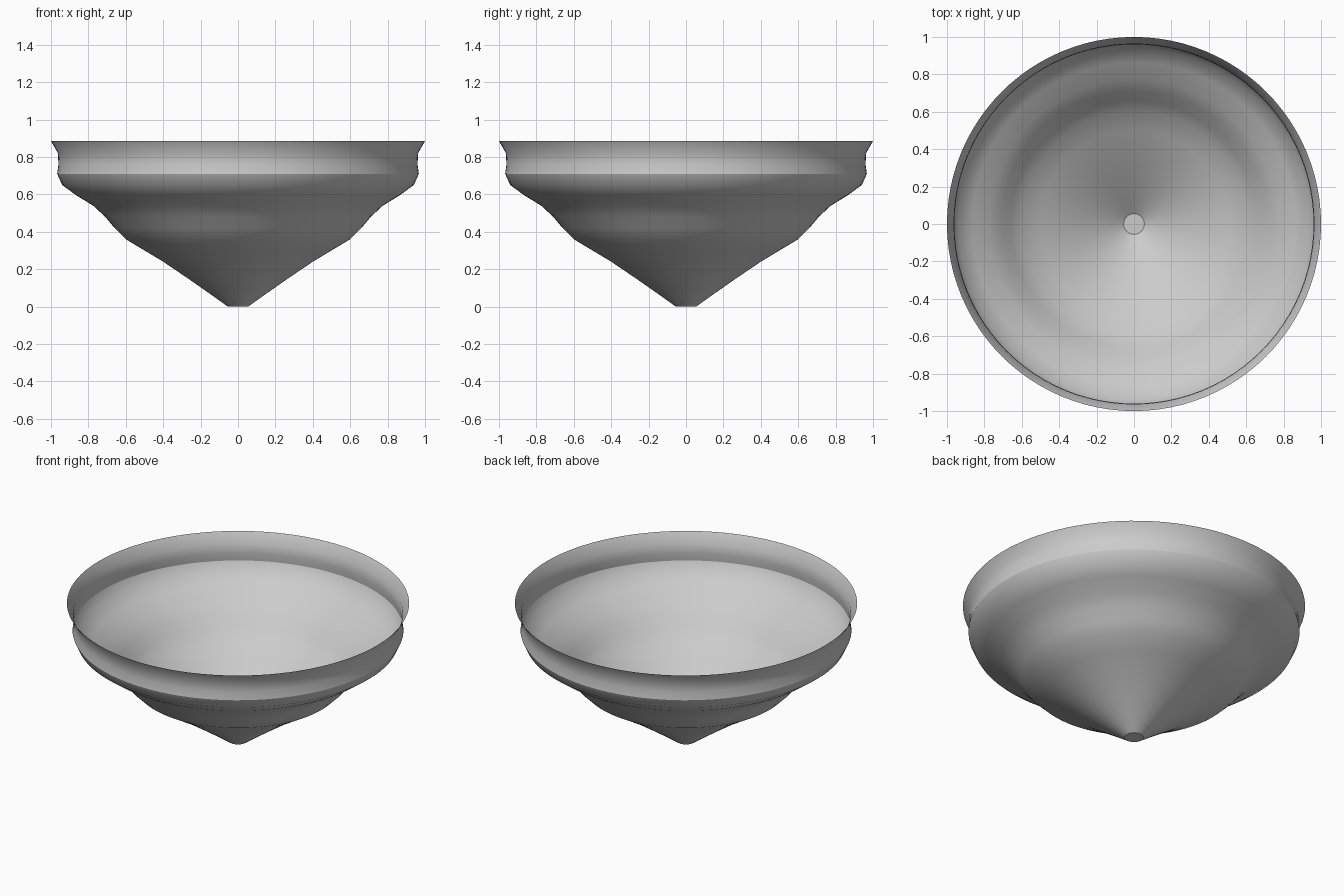
import bpy, bmesh
from math import tau
from mathutils import Vector

cube = bpy.data.objects.get("Cube")
if cube:
    bpy.data.objects.remove(cube)

SEGMENTS = 96
CREASE_Z = 0.71

# One plain grey for the whole shell
grey = bpy.data.materials.new("plain grey")
grey.use_nodes = True
colour = (0.6, 0.6, 0.6, 1)
grey.diffuse_color = colour
grey.node_tree.nodes["Principled BSDF"].inputs["Base Color"].default_value = colour

# Half profile (radius, height): flat tip, cone, swelling, shoulder, flared rim
profile = [(0, 0), (0.055, 0), (0.16, 0.075), (0.26, 0.145), (0.40, 0.24),
           (0.50, 0.30), (0.60, 0.36), (0.66, 0.42), (0.71, 0.48),
           (0.775, 0.54), (0.865, 0.595), (0.94, 0.65), (0.967, CREASE_Z),
           (0.96, 0.76), (0.963, 0.82), (1.0, 0.885)]

# Bowl shell: the profile spun round the vertical axis
bm = bmesh.new()
verts = [bm.verts.new((r, 0, z)) for r, z in profile]
edges = [bm.edges.new(pair) for pair in zip(verts, verts[1:])]
bmesh.ops.spin(bm, geom=verts + edges, cent=(0, 0, 0), axis=(0, 0, 1),
               angle=tau, steps=SEGMENTS, use_merge=True)
bmesh.ops.remove_doubles(bm, verts=bm.verts, dist=0.0005)
bmesh.ops.recalc_face_normals(bm, faces=bm.faces)

# Outward normals: the tip must face down
tip = min(bm.faces, key=lambda f: f.calc_center_median().z)
if tip.normal.dot(Vector((0, 0, 1))) > 0:
    bmesh.ops.reverse_faces(bm, faces=bm.faces)

# Smooth shading, with sharp rings round the tip and under the rim
for face in bm.faces:
    face.smooth = True
for edge in bm.edges:
    a, b = edge.verts
    level = abs(a.co.z - b.co.z) < 0.001
    at_tip = a.co.z < 0.001 and min(a.co.length, b.co.length) > 0.01
    at_crease = abs(a.co.z - CREASE_Z) < 0.001
    if level and (at_tip or at_crease):
        edge.smooth = False

mesh = bpy.data.meshes.new("bowl_shell")
bm.to_mesh(mesh)
bm.free()
mesh.materials.append(grey)
bowl = bpy.data.objects.new("bowl_shell", mesh)
bpy.context.collection.objects.link(bowl)
